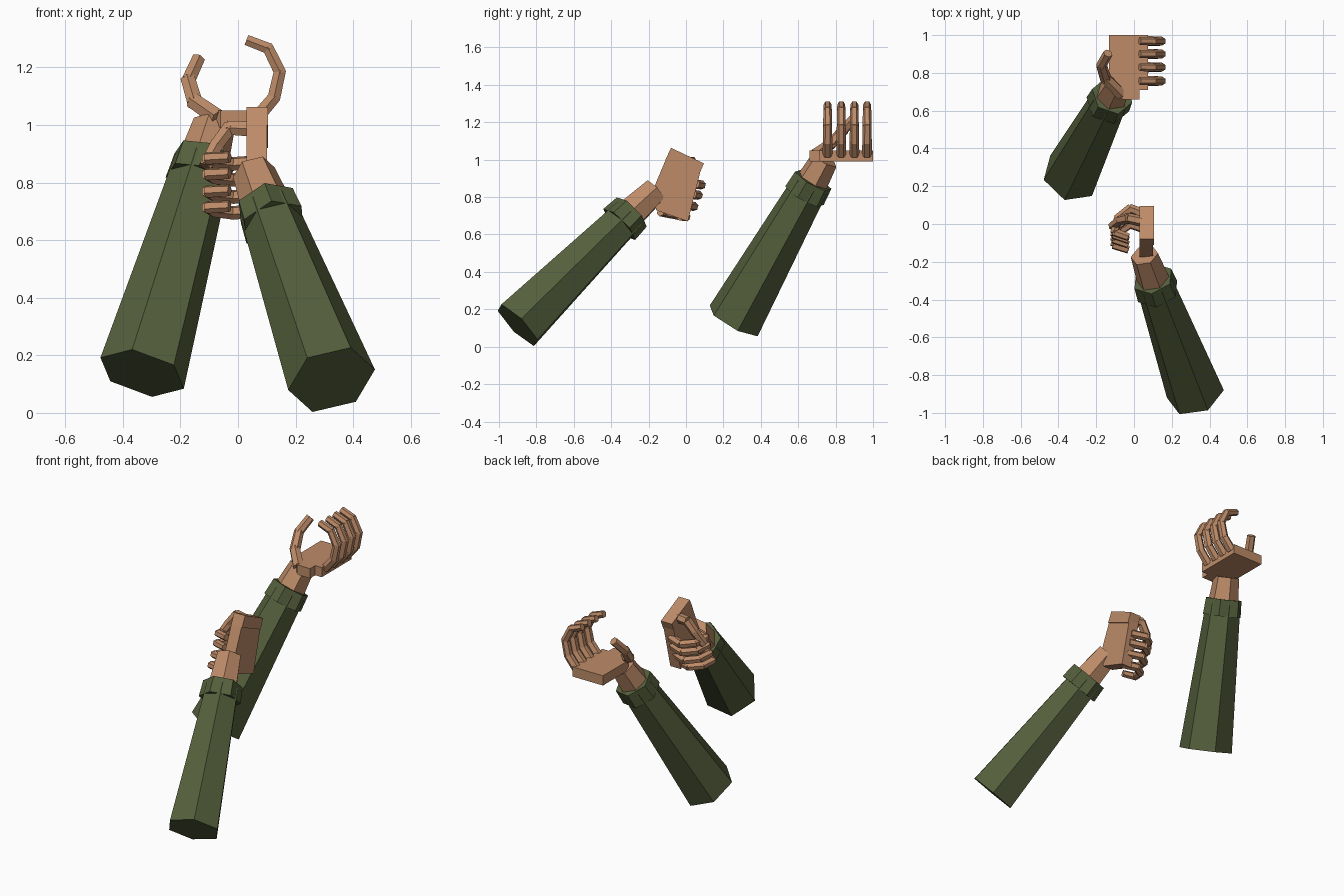
import bpy, bmesh
from math import pi, cos, sin
from mathutils import Vector as V

if "Cube" in bpy.data.objects:
    bpy.data.objects.remove(bpy.data.objects["Cube"])


def material(name, color):
    m = bpy.data.materials.new(name)
    m.diffuse_color = (*color, 1)
    m.use_nodes = True
    m.node_tree.nodes["Principled BSDF"].inputs["Base Color"].default_value = m.diffuse_color
    return m


SKIN = material("skin", (0.51, 0.26, 0.14))
CLOTH = material("olive_cloth", (0.09, 0.115, 0.045))


def make(name, bm, mat):
    bmesh.ops.recalc_face_normals(bm, faces=bm.faces)
    me = bpy.data.meshes.new(name)
    bm.to_mesh(me)
    bm.free()
    me.materials.append(mat)
    ob = bpy.data.objects.new(name, me)
    bpy.context.collection.objects.link(ob)


def tube(bm, p0, p1, r0, r1, ref, phase=0.0, n=6):
    """Tapered capped prism between two points, first corner towards ref."""
    p0, p1 = V(p0), V(p1)
    d = (p1 - p0).normalized()
    u = V(ref)
    u = (u - d * u.dot(d)).normalized()
    w = d.cross(u)
    rings = []
    for p, r in ((p0, r0), (p1, r1)):
        rings.append([bm.verts.new(p + r * (u * cos(phase + 2 * pi * i / n)
                                            + w * sin(phase + 2 * pi * i / n)))
                      for i in range(n)])
    a, b = rings
    for i in range(n):
        j = (i + 1) % n
        bm.faces.new((a[i], a[j], b[j], b[i]))
    bm.faces.new(a)
    bm.faces.new(b)


def slab(name, profile, offset):
    """Flat profile extruded by an offset vector."""
    bm = bmesh.new()
    f = bm.faces.new([bm.verts.new(p) for p in profile])
    ex = bmesh.ops.extrude_face_region(bm, geom=[f], use_keep_orig=True)
    bmesh.ops.translate(bm, vec=offset,
                        verts=[g for g in ex["geom"] if isinstance(g, bmesh.types.BMVert)])
    make(name, bm, SKIN)


def digit(name, path, r0, r1, ref):
    """Finger made of separate hexagonal segments, slightly overlapping."""
    bm = bmesh.new()
    n = len(path) - 1
    for i in range(n):
        a, b = V(path[i]), V(path[i + 1])
        e = (b - a).normalized() * 0.006
        r = r0 + (r1 - r0) * i / n
        tube(bm, a - e, b + e, r, r * 0.93, ref)
    make(name, bm, SKIN)


def arm(side, start, end, wrist, ref):
    start, end = V(start), V(end)
    # sleeve
    bm = bmesh.new()
    tube(bm, start, start.lerp(end, 0.97), 0.156, 0.102, ref)
    make(side + "_sleeve", bm, CLOTH)
    # cuff, turned half a face against the sleeve
    bm = bmesh.new()
    tube(bm, start.lerp(end, 0.89), end, 0.119, 0.112, ref, pi / 6)
    make(side + "_cuff", bm, CLOTH)
    # wrist
    bm = bmesh.new()
    tube(bm, start.lerp(end, 0.95), wrist, 0.092, 0.075, ref)
    make(side + "_wrist", bm, SKIN)


arm("right", (0.325, -0.9, 0.115), (0.10, -0.29, 0.72), (0.055, -0.165, 0.835), (0.15, 0.02, 0.035))
arm("left", (-0.333, 0.255, 0.138), (-0.115, 0.68, 0.89), (-0.083, 0.742, 1.0), (-0.145, -0.02, 0.057))

# right hand: upright palm and block along the top edge
slab("right_palm", [(0.03, y, z) for y, z in
     ((-0.176, 0.84), (-0.10, 1.02), (0.078, 0.94), (0.01, 0.67), (-0.16, 0.73))], (0.07, 0, 0))
slab("right_palm_top", [(0.03, y, z) for y, z in
     ((-0.11, 1.0), (-0.08, 1.063), (0.096, 0.98), (0.07, 0.92))], (0.075, 0, 0))

# right fingers, wrapped round an empty grip
curl = ((0.06, -0.03), (-0.02, 0), (-0.085, -0.05), (-0.105, -0.125), (-0.035, -0.15))
for i, (y, z) in enumerate(((0.082, 0.865), (0.066, 0.81), (0.042, 0.75), (0.0, 0.695))):
    s = 0.9 if i == 3 else 1
    digit(f"right_finger_{i + 1}",
          [(x, y + b * s, z - 0.15 * b) for x, b in curl], 0.026, 0.021, (0, 0.3, 1))

# right thumb
digit("right_thumb", [(0.06, 0.01, 0.985), (-0.03, 0.03, 0.99), (-0.075, 0.02, 0.93),
                      (-0.112, -0.01, 0.86)], 0.03, 0.025, (0, 1, 0))

# left hand: flat palm, facing up
slab("left_palm", [(x, y, 0.99) for x, y in
     ((-0.133, 1.0), (0.075, 1.0), (0.075, 0.71), (0.03, 0.71), (0.03, 0.66),
      (-0.06, 0.66), (-0.133, 0.75))], (0, 0, 0.06))

# left fingers, cupped upwards
cup = ((0.07, 1.03), (0.125, 1.095), (0.145, 1.185), (0.105, 1.266), (0.035, 1.293))
for i, y in enumerate((0.757, 0.83, 0.9, 0.968)):
    digit(f"left_finger_{i + 1}", [(x, y, z) for x, z in cup], 0.027, 0.021, (0, 1, 0))

# left thumb
digit("left_thumb", [(-0.07, 0.69, 1.025), (-0.15, 0.77, 1.08), (-0.172, 0.84, 1.155),
                     (-0.14, 0.9, 1.225)], 0.034, 0.024, (0, 1, 0))
